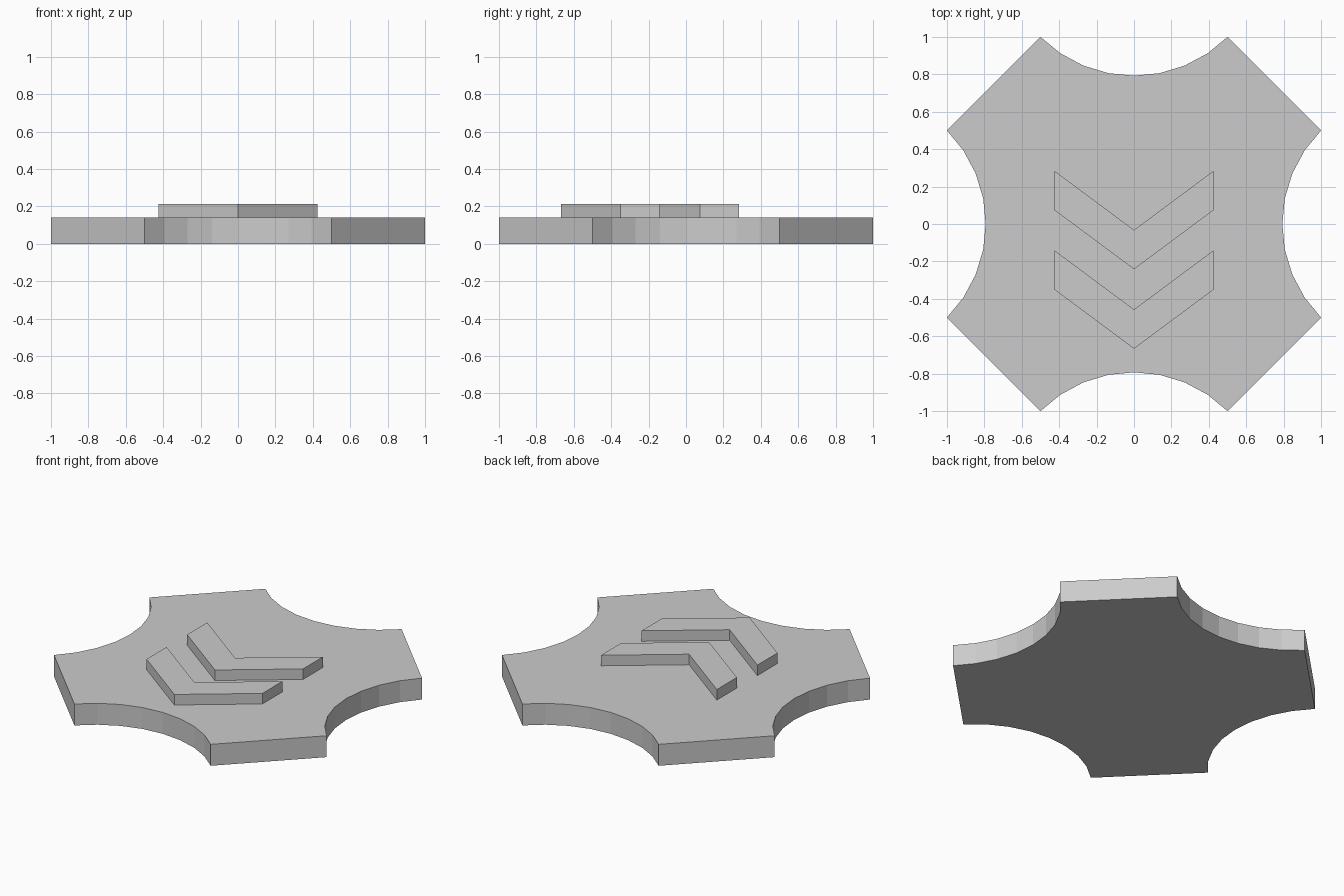
import bpy, bmesh, math

cube = bpy.data.objects.get("Cube")
if cube:
    bpy.data.objects.remove(cube, do_unlink=True)

BASE_TOP = 0.142
CHEVRON_TOP = 0.212

# Plain grey for the whole model
grey = bpy.data.materials.new("plain_grey")
grey.use_nodes = True
colour = (0.6, 0.6, 0.6, 1)
grey.diffuse_color = colour
grey.node_tree.nodes["Principled BSDF"].inputs["Base Color"].default_value = colour


def extruded(name, outline, bottom, top):
    """Solid made by raising a flat outline from bottom to top."""
    bm = bmesh.new()
    face = bm.faces.new([bm.verts.new((x, y, bottom)) for x, y in outline])
    raised = bmesh.ops.extrude_face_region(bm, geom=[face])["geom"]
    verts = [v for v in raised if isinstance(v, bmesh.types.BMVert)]
    bmesh.ops.translate(bm, verts=verts, vec=(0, 0, top - bottom))
    bmesh.ops.recalc_face_normals(bm, faces=bm.faces)
    mesh = bpy.data.meshes.new(name)
    bm.to_mesh(mesh)
    bm.free()
    mesh.materials.append(grey)
    obj = bpy.data.objects.new(name, mesh)
    bpy.context.collection.objects.link(obj)
    return obj


# Base plate: a quarter-circle bite out of each side, straight cut corners
SEGMENTS = 8
radius = math.sqrt(0.5)
outline = []
for side in range(4):
    turn = side * math.pi / 2
    for i in range(SEGMENTS + 1):
        a = math.pi / 4 - i * math.pi / 2 / SEGMENTS
        x, y = radius * math.sin(a), 1.5 - radius * math.cos(a)
        outline.append((x * math.cos(turn) - y * math.sin(turn),
                        x * math.sin(turn) + y * math.cos(turn)))
extruded("base_plate", outline, 0, BASE_TOP)

# Two raised chevrons pointing to the front
half, rise, width = 0.425, 0.316, 0.21
for name, tip in (("rear_chevron", -0.242), ("front_chevron", -0.667)):
    lower = [(-half, tip + rise), (0, tip), (half, tip + rise)]
    upper = [(x, y + width) for x, y in reversed(lower)]
    extruded(name, lower + upper, BASE_TOP, CHEVRON_TOP)
